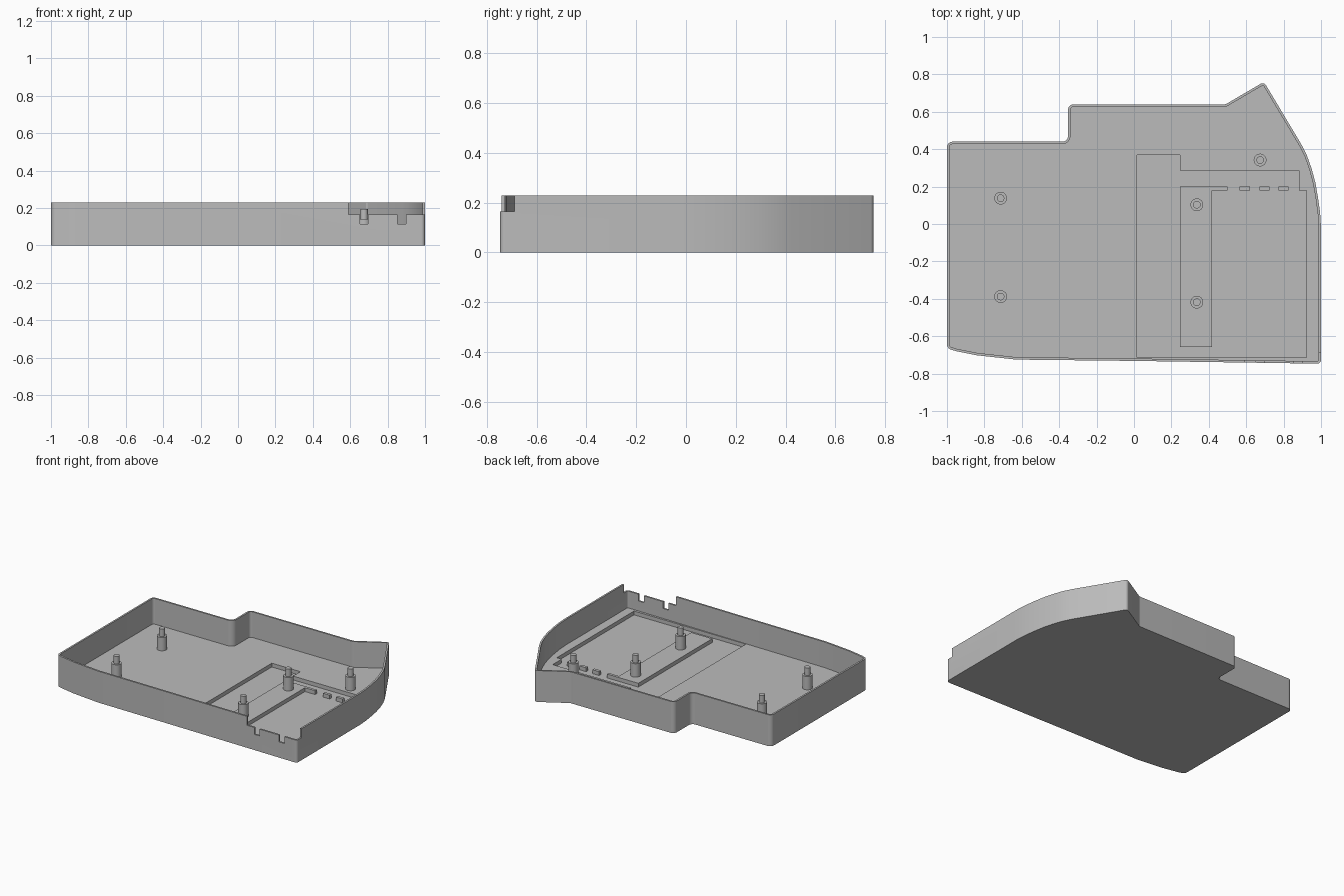
import bpy, bmesh, math
from mathutils import Vector

if "Cube" in bpy.data.objects:
    bpy.data.objects.remove(bpy.data.objects["Cube"])

HEIGHT, FLOOR, POCKET, WALL = 0.23, 0.042, 0.014, 0.013

grey = bpy.data.materials.new("plain grey")
grey.diffuse_color = (0.5, 0.5, 0.5, 1)
grey.use_nodes = True
grey.node_tree.nodes["Principled BSDF"].inputs["Base Color"].default_value = grey.diffuse_color


def fillet(corners, steps=6):
    """Round each (x, y, radius) corner of a closed outline."""
    out = []
    n = len(corners)
    for i, (x, y, r) in enumerate(corners):
        p = Vector((x, y))
        if r == 0:
            out.append(p)
            continue
        a = (Vector(corners[i - 1][:2]) - p).normalized()
        b = (Vector(corners[(i + 1) % n][:2]) - p).normalized()
        half = a.angle(b) / 2
        t = r / math.tan(half)
        s, e = p + a * t, p + b * t
        c = p + (a + b).normalized() * (r / math.sin(half))
        for k in range(steps + 1):
            d = (s.lerp(e, k / steps) - c).normalized()
            out.append(c + d * r)
    return out


def inset(points, d):
    """Move a counter-clockwise outline inwards by d."""
    out = []
    n = len(points)
    for i, p in enumerate(points):
        u = (p - points[i - 1]).normalized()
        v = (points[(i + 1) % n] - p).normalized()
        nu, nv = Vector((-u.y, u.x)), Vector((-v.y, v.x))
        out.append(p + (nu + nv) * (d / (1 + nu.dot(nv))))
    return out


def prism(name, points, z0, z1):
    bm = bmesh.new()
    face = bm.faces.new([bm.verts.new((p[0], p[1], z0)) for p in points])
    ext = bmesh.ops.extrude_face_region(bm, geom=[face])
    for v in ext["geom"]:
        if isinstance(v, bmesh.types.BMVert):
            v.co.z = z1
    bmesh.ops.recalc_face_normals(bm, faces=bm.faces)
    mesh = bpy.data.meshes.new(name)
    bm.to_mesh(mesh)
    bm.free()
    mesh.materials.append(grey)
    ob = bpy.data.objects.new(name, mesh)
    bpy.context.collection.objects.link(ob)
    return ob


def box(name, x0, x1, y0, y1, z0, z1):
    return prism(name, [(x0, y0), (x1, y0), (x1, y1), (x0, y1)], z0, z1)


def activate(ob):
    bpy.ops.object.select_all(action='DESELECT')
    bpy.context.view_layer.objects.active = ob
    ob.select_set(True)


def cut(target, cutter):
    activate(target)
    mod = target.modifiers.new("cut", 'BOOLEAN')
    mod.operation, mod.solver, mod.object = 'DIFFERENCE', 'EXACT', cutter
    bpy.ops.object.modifier_apply(modifier=mod.name)
    bpy.data.objects.remove(cutter)


# Case outline, counter-clockwise
outline = fillet([
    (-1.0, -0.665, 0.03), (-0.95, -0.68, 0), (-0.84, -0.702, 0), (-0.63, -0.725, 0),
    (0.0, -0.732, 0), (1.0, -0.747, 0.02),
    (1.0, -0.02, 0), (0.995, 0.06, 0), (0.984, 0.14, 0), (0.97, 0.22, 0),
    (0.95, 0.295, 0), (0.925, 0.365, 0), (0.895, 0.425, 0),
    (0.695, 0.76, 0.02), (0.49, 0.64, 0.03),
    (-0.353, 0.64, 0.03), (-0.353, 0.44, 0.03), (-1.0, 0.44, 0.03)])

# Open tray
tray = prism("case_tray", outline, 0, HEIGHT)
cut(tray, prism("cavity", inset(outline, WALL), FLOOR, HEIGHT + 0.1))

# Recess in the floor
cut(tray, prism("recess", [
    (0.015, -0.715), (0.922, -0.715), (0.922, 0.18), (0.882, 0.18),
    (0.882, 0.285), (0.247, 0.285), (0.247, 0.37), (0.015, 0.37)], POCKET, 0.1))

# Lowered front right corner and two connector notches
cut(tray, box("corner_opening", 0.59, 1.1, -0.8, -0.69, 0.165, 0.4))
for x in (0.674, 0.876):
    cut(tray, box("notch", x - 0.022, x + 0.022, -0.8, -0.71, 0.115, 0.4))
activate(tray)
bpy.ops.object.shade_smooth_by_angle(angle=math.radians(25))

# Raised island inside the recess, and the row of tabs beside it
prism("floor_island", [
    (0.247, -0.657), (0.417, -0.657), (0.417, 0.18), (0.5, 0.18),
    (0.5, 0.2), (0.247, 0.2)], POCKET - 0.005, FLOOR)
for x in (0.592, 0.697, 0.799):
    box("floor_tab", x - 0.027, x + 0.027, 0.178, 0.2, POCKET - 0.005, FLOOR)


# Stepped mounting posts
def circle(x, y, r, n=32):
    return [(x + r * math.cos(2 * math.pi * k / n), y + r * math.sin(2 * math.pi * k / n))
            for k in range(n)]


for x, y in ((-0.713, 0.138), (-0.713, -0.388), (0.336, 0.103), (0.336, -0.418), (0.674, 0.342)):
    for name, r, z0, z1 in (("post_base", 0.034, FLOOR - 0.005, 0.14),
                            ("post_pin", 0.02, 0.135, 0.195)):
        activate(prism(name, circle(x, y, r), z0, z1))
        bpy.ops.object.shade_smooth_by_angle(angle=math.radians(30))
